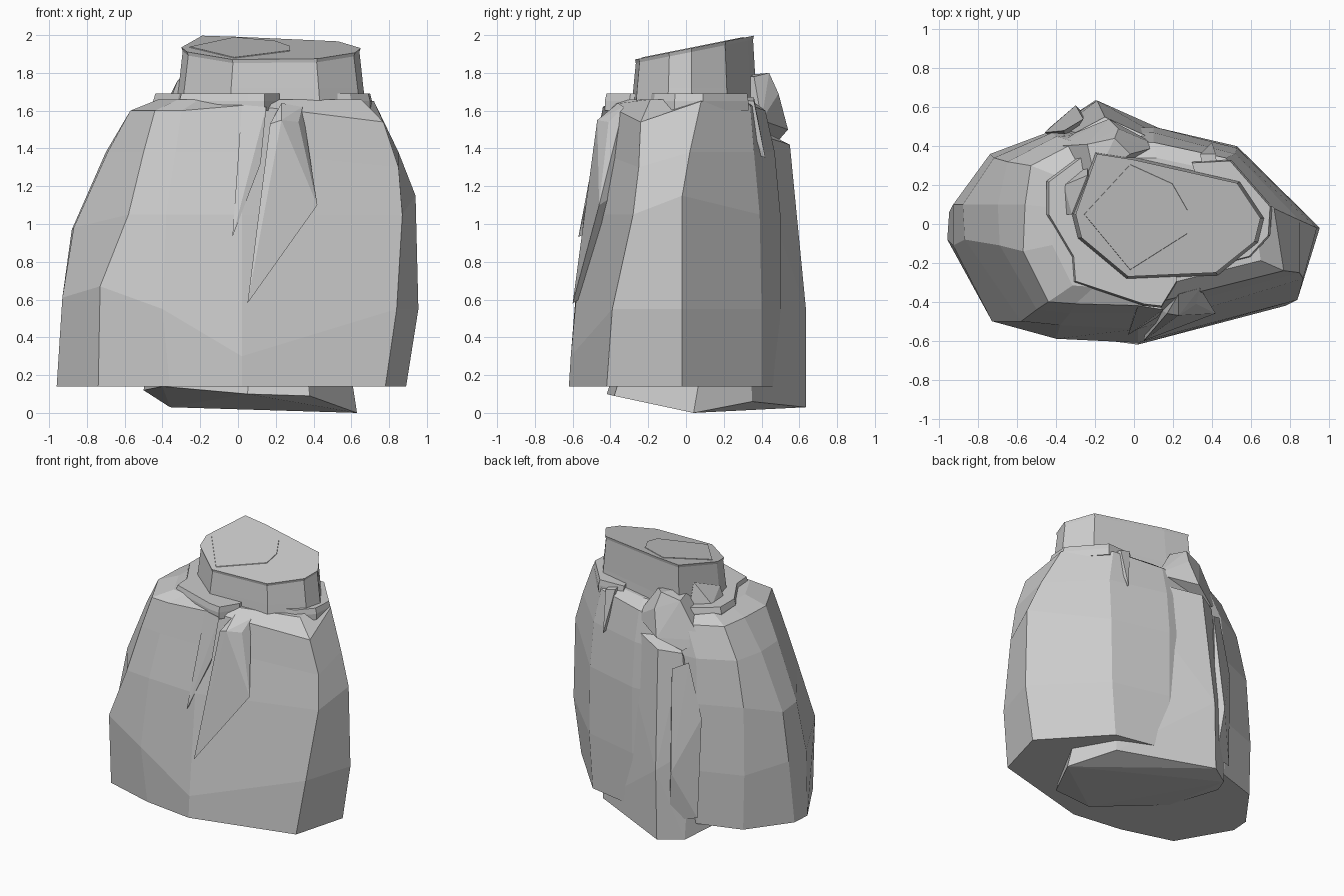
import bpy, bmesh


def finish(name, bm):
    bmesh.ops.recalc_face_normals(bm, faces=bm.faces)
    me = bpy.data.meshes.new(name)
    bm.to_mesh(me)
    bm.free()
    ob = bpy.data.objects.new(name, me)
    bpy.context.collection.objects.link(ob)
    return ob


def loft(name, rings):
    """Closed faceted solid through rings of 3D points."""
    bm = bmesh.new()
    loops = [[bm.verts.new(p) for p in r] for r in rings]
    n = len(loops[0])
    for a, b in zip(loops, loops[1:]):
        for i in range(n):
            j = (i + 1) % n
            bm.faces.new((a[i], a[j], b[j], b[i]))
    bm.faces.new(loops[0])
    bm.faces.new(loops[-1])
    return finish(name, bm)


def hull(name, pts):
    """Chiselled convex chunk from its corner points."""
    bm = bmesh.new()
    for p in pts:
        bm.verts.new(p)
    res = bmesh.ops.convex_hull(bm, input=bm.verts[:])
    junk = {g for g in res["geom_interior"] + res["geom_unused"]
            if isinstance(g, bmesh.types.BMVert)}
    bmesh.ops.delete(bm, geom=list(junk), context='VERTS')
    return finish(name, bm)


def at(ring, z, lift={}):
    """Ring at height z; lift maps a corner number to its own height offset."""
    return [(x, y, z + lift.get(i, 0)) for i, (x, y) in enumerate(ring)]


def grow(ring, s, c=(0.18, 0.02)):
    return [(c[0] + (x - c[0]) * s, c[1] + (y - c[1]) * s) for x, y in ring]


# Main boulder: rings run from the left tip round the front
foot = [(-.96, -.08), (-.74, -.46), (-.36, -.57), (.02, -.62), (.78, -.42), (.89, -.02),
        (.5, .4), (.1, .48), (-.42, .46), (-.73, .36), (-.95, .06)]
low = [(-.93, -.11), (-.73, -.5), (-.4, -.59), (.02, -.61), (.84, -.39), (.955, -.02),
       (.53, .4), (.1, .5), (-.42, .48), (-.74, .36), (-.93, .1)]
mid = [(-.87, -.08), (-.58, -.5), (-.38, -.52), (.02, -.54), (.87, -.28), (.94, -.02),
       (.53, .39), (.1, .5), (-.42, .47), (-.72, .34), (-.88, .1)]
shoulder = [(-.69, -.11), (-.5, -.44), (-.33, -.46), (.05, -.46), (.85, -.25), (.85, .02),
            (.52, .36), (.1, .47), (-.4, .45), (-.65, .32), (-.7, .1)]
shelf = [(-.57, -.14), (-.44, -.4), (-.3, -.41), (.05, -.42), (.77, -.24), (.72, .08),
         (.47, .34), (.1, .42), (-.3, .42), (-.53, .3), (-.56, .1)]
loft("main_boulder", [at(foot, .14), at(low, .55, {0: .06, 1: .12, 3: -.25, 10: .06}),
                      at(mid, 1.05, {0: -.07, 10: -.08, 5: .1}),
                      at(shoulder, 1.38, {4: -.08}),
                      at(shelf, 1.6, {4: -.06, 5: .05, 3: .03, 6: .03}),
                      at(grow(shelf, .8), 1.66)])

# Inner rock: shows under the boulder and as the rib at the back
hull("inner_rock", [(.63, .04, 0), (.45, .35, .06), (-.2, .635, .03), (-.36, .53, .03),
                    (-.5, .3, .12), (-.4, -.1, .14), (.05, -.42, .1), (.38, -.38, .09),
                    (-.19, .635, .55), (-.38, .49, .7), (-.17, .59, 1.0),
                    (-.15, .55, 1.42), (-.3, .47, 1.4), (.4, .3, 1.5), (.2, .1, 1.65)])
hull("back_slab", [(-.3, .61, .55), (-.44, .49, .2), (-.26, .57, .17), (-.46, .47, .95),
                   (-.26, .54, 1.3), (-.35, .4, .7), (-.36, .48, 1.35)])

# Neck and sloping cap stone
cap = [(-.3, .05), (-.27, -.07), (-.03, -.27), (.42, -.25), (.62, -.09), (.65, .03),
       (.53, .21), (0, .33), (-.19, .36)]


def slope(ring, lift):
    return [(x, y, 1.925 + .2 * y + lift) for x, y in ring]


loft("neck_and_cap", [at(grow(cap, 1.07), 1.58), at(grow(cap, 1.03), 1.72),
                      slope(grow(cap, .985), -.02), slope(cap, 0)])
chip = [(-.26, .05), (-.02, -.24), (.28, -.05), (.28, .07), (.2, .21), (-.02, .31)]
loft("cap_chip", [slope(chip, -.01), slope(grow(chip, .98, (0, .05)), .004)])

# Broken ledges around the neck
left_ledge = [(-.45, .22), (-.45, .05), (-.32, -.17), (-.31, -.3), (.05, -.42), (.14, -.43),
              (.22, -.3), (.2, 0), (-.1, .1), (-.2, .3), (-.25, .37)]
right_ledge = [(.48, -.2), (.6, -.17), (.7, -.06), (.71, .09), (.5, .33), (.3, .32), (.4, 0)]
for name, plan in (("left_ledge", left_ledge), ("right_ledge", right_ledge)):
    loft(name, [at(plan, 1.6), at(plan, 1.65), at(grow(plan, .98), 1.69)])

# Left fragment wedged against the neck
hull("neck_fragment", [(-.35, .05, 1.68), (-.36, .2, 1.68), (-.32, .05, 1.76), (-.24, .3, 1.68),
                       (-.24, .25, 1.84), (-.1, .1, 1.68)])

# Long splinters down the front
hull("front_splinter_left", [(.02, -.42, 1.63), (.15, -.44, 1.62), (.12, -.48, 1.32),
                             (.05, -.36, 1.6), (-.03, -.57, .93), (-.01, -.44, 1.0)])
hull("front_splinter_right", [(.17, -.46, 1.53), (.23, -.47, 1.55), (.23, -.36, 1.64),
                              (.34, -.33, 1.62), (.32, -.41, 1.54), (.42, -.46, 1.1),
                              (.05, -.6, .58), (.08, -.4, .7), (.3, -.3, 1.2)])

# Knob and sliver at the back
hull("back_knob", [(-.2, .23, 1.78), (-.1, .44, 1.8), (-.24, .41, 1.76), (-.02, .36, 1.78),
                   (-.08, .49, 1.69), (-.13, .54, 1.5), (.13, .4, 1.55), (-.3, .47, 1.42),
                   (-.4, .4, 1.5), (-.2, .2, 1.4)])
hull("back_sliver", [(.34, .36, 1.67), (.42, .36, 1.65), (.36, .25, 1.68), (.43, .27, 1.66),
                     (.4, .42, 1.35), (.36, .3, 1.4)])
